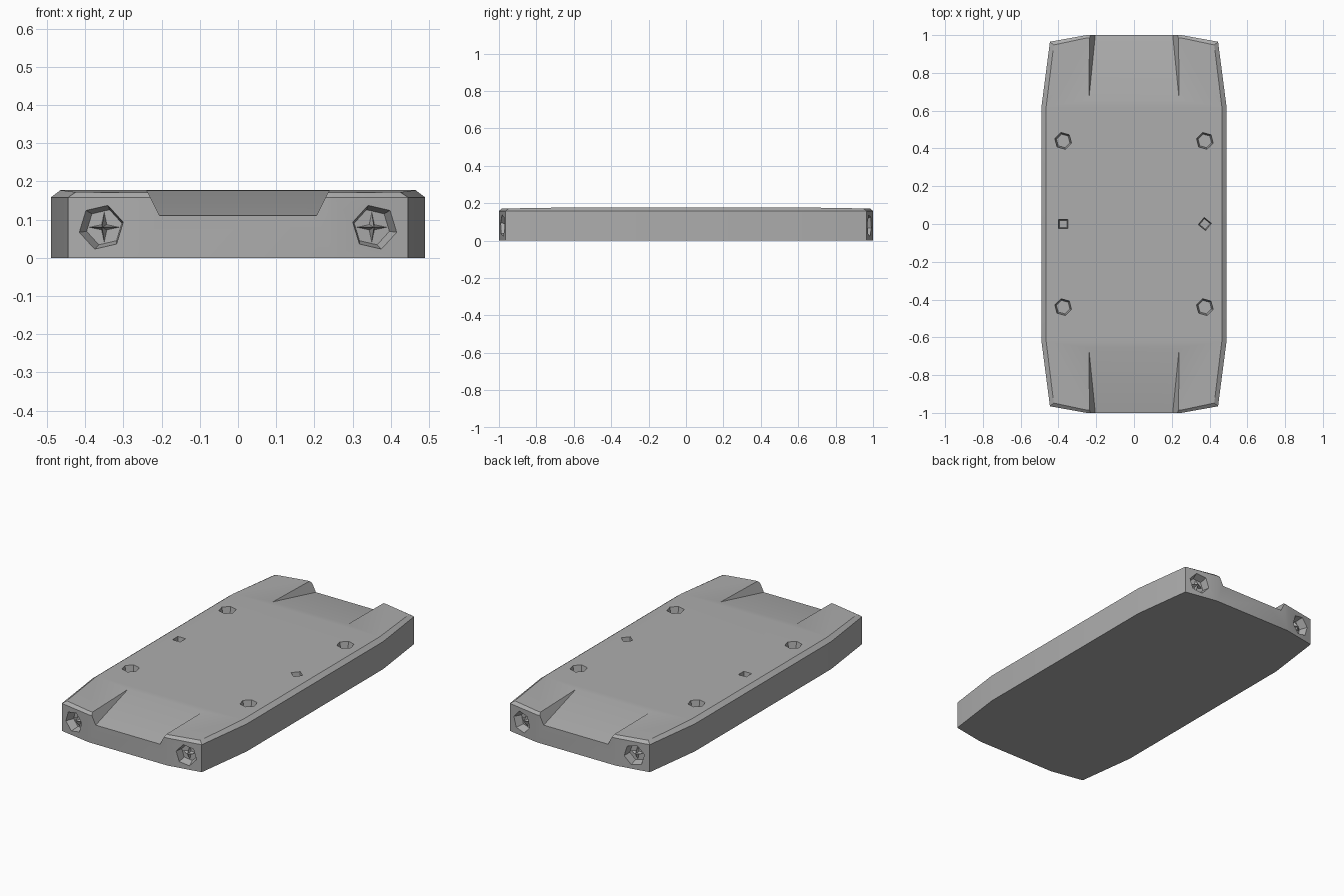
import bpy, bmesh, math
from mathutils import Matrix, Vector

cube = bpy.data.objects.get("Cube")
if cube:
    bpy.data.objects.remove(cube, do_unlink=True)

grey = bpy.data.materials.new("plain grey")
grey.use_nodes = True
GREY = (0.42, 0.42, 0.42, 1)
grey.diffuse_color = GREY
grey.node_tree.nodes["Principled BSDF"].inputs["Base Color"].default_value = GREY


def make(name, bm):
    bmesh.ops.recalc_face_normals(bm, faces=bm.faces)
    mesh = bpy.data.meshes.new(name)
    bm.to_mesh(mesh)
    bm.free()
    mesh.materials.append(grey)
    obj = bpy.data.objects.new(name, mesh)
    bpy.context.collection.objects.link(obj)
    return obj


def ring(bm, quarter, height):
    """Mirror a quarter outline into a full loop, running anticlockwise."""
    half = quarter + [(-x, y) for x, y in reversed(quarter)]
    loop = half + [(-x, -y) for x, y in half]
    return [bm.verts.new((x, y, height(abs(y)))) for x, y in loop]


# Slab body: straight walls, chamfered rim, top falling slightly to both ends
OUTER = [(0.49, 0.62), (0.445, 0.965), (0.25, 1.0)]
INNER = [(0.465, 0.62), (0.425, 0.948), (0.25, 0.985)]
bm = bmesh.new()
rings = [ring(bm, OUTER, lambda y: 0),
         ring(bm, OUTER, lambda y: 0.158),
         ring(bm, INNER, lambda y: 0.177 - 0.016 * (y - 0.62))]
for low, high in zip(rings, rings[1:]):
    for i in range(len(low)):
        j = (i + 1) % len(low)
        bm.faces.new((low[i], low[j], high[j], high[i]))
top = rings[2]
bm.faces.new(rings[0])
bm.faces.new(top[0:6])
bm.faces.new(top[6:12])
bm.faces.new((top[0], top[5], top[6], top[11]))
body = make("slab_body", bm)


def cut(cutter):
    cutter.hide_render = True
    mod = body.modifiers.new("cut", 'BOOLEAN')
    mod.operation = 'DIFFERENCE'
    mod.solver = 'EXACT'
    mod.object = cutter
    bpy.context.view_layer.objects.active = body
    bpy.ops.object.modifier_apply(modifier=mod.name)
    bpy.data.objects.remove(cutter, do_unlink=True)


# Sloping ramp notch in each end
for s in (1, -1):
    bm = bmesh.new()
    for x, y, z in ((0.24, 0.65, 0.178), (0.195, 1.1, 0.091), (0.25, 1.1, 0.2)):
        for side in (1, -1):
            bm.verts.new((side * x, s * y, z))
    bmesh.ops.convex_hull(bm, input=bm.verts)
    cut(make("ramp_cutter", bm))


def socket(sides, radius, depth, turn, place):
    """Tapered polygonal hole, opening along the local z axis."""
    bm = bmesh.new()
    over = 0.02
    bmesh.ops.create_cone(bm, cap_ends=True, segments=sides, radius1=radius * 0.8,
                          radius2=radius * (1 + 0.2 * over / depth), depth=depth + over,
                          matrix=place @ Matrix.Translation((0, 0, (over - depth) / 2))
                          @ Matrix.Rotation(turn, 4, 'Z'))
    cut(make("socket_cutter", bm))


# Screw sockets in the top
for x in (-0.375, 0.375):
    for y in (-0.44, 0.44):
        socket(6, 0.046, 0.05, 0.25, Matrix.Translation((x, y, 0.177)))
    turn = math.pi / 4 if x < 0 else 0.1
    socket(4, 0.035, 0.04, turn, Matrix.Translation((x, 0, 0.177)))

# Round sockets in the ends, each holding a four-pointed star
for sx in (1, -1):
    for sy in (1, -1):
        normal = Vector((0.177 * sx, sy, 0))
        place = (Matrix.Translation((0.358 * sx, 0.981 * sy, 0.08))
                 @ normal.to_track_quat('Z', 'Y').to_matrix().to_4x4())
        socket(6, 0.06, 0.045, 0.3 * sx, place)
        bm = bmesh.new()
        peak = bm.verts.new((0, 0, -0.012))
        rim = []
        for i in range(8):
            a = i * math.pi / 4
            r = 0.01 if i % 2 else 0.04
            rim.append(bm.verts.new((r * math.cos(a), r * math.sin(a), -0.046)))
        for i in range(8):
            bm.faces.new((peak, rim[i], rim[(i + 1) % 8]))
        bm.faces.new(rim)
        bm.transform(place)
        make(("back" if sy > 0 else "front") + ("_left" if sx > 0 else "_right")
             + "_socket_star", bm)

# Soft shading over shallow bends only
bpy.ops.object.select_all(action='DESELECT')
body.select_set(True)
bpy.context.view_layer.objects.active = body
bpy.ops.object.shade_smooth_by_angle(angle=math.radians(20))
